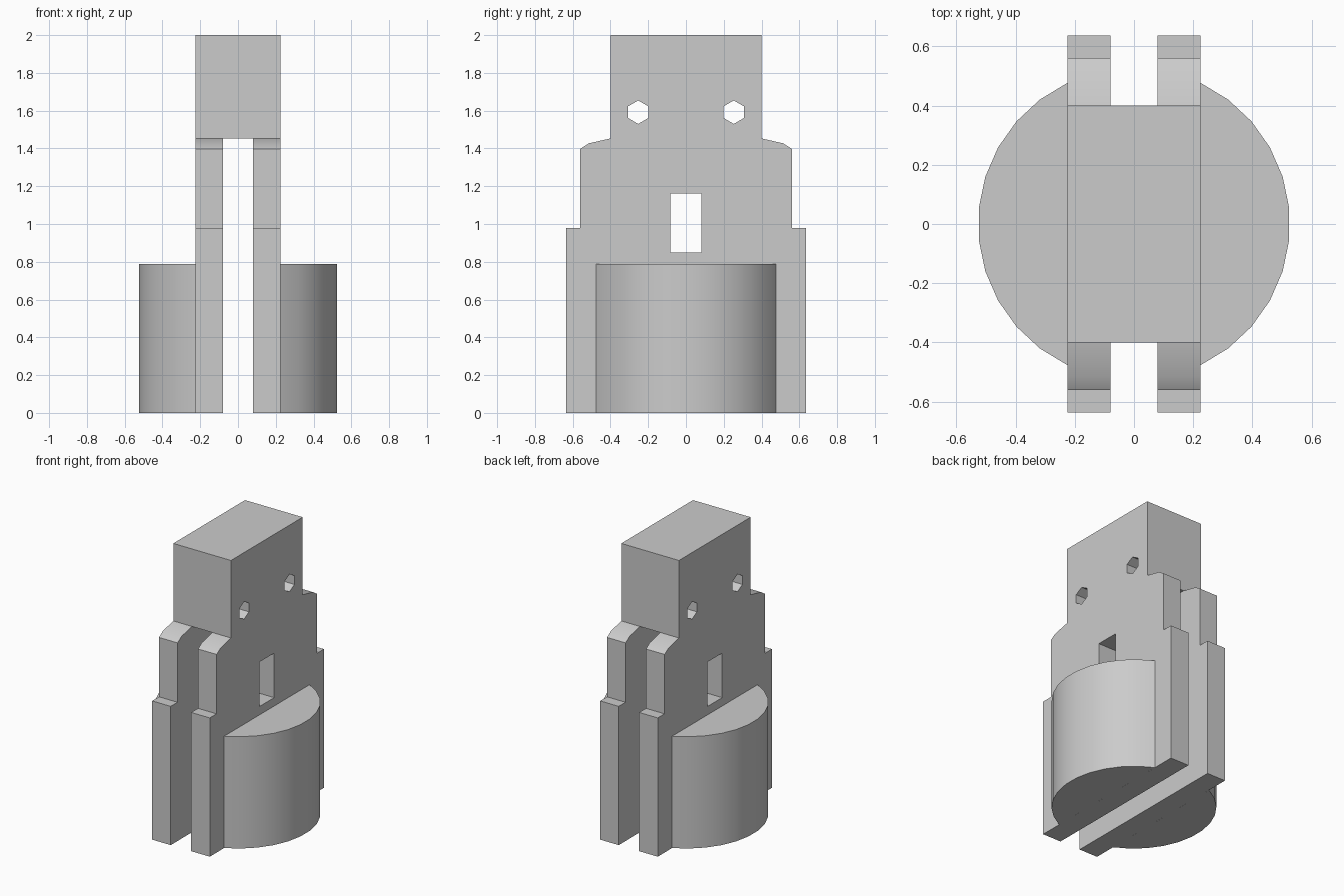
import bpy
import bmesh
from math import cos, sin, radians

cube = bpy.data.objects.get("Cube")
if cube:
    bpy.data.objects.remove(cube, do_unlink=True)

HALF = 0.225   # half thickness of the body
SLOT = 0.08    # half width of the central slot

grey = bpy.data.materials.new("plain_grey")
grey.use_nodes = True
colour = (0.6, 0.6, 0.6, 1)
grey.diffuse_color = colour
grey.node_tree.nodes["Principled BSDF"].inputs["Base Color"].default_value = colour


def prism(name, points, vector):
    """Extrude a closed polygon of 3D points along a vector."""
    bm = bmesh.new()
    face = bm.faces.new([bm.verts.new(p) for p in points])
    new = bmesh.ops.extrude_face_region(bm, geom=[face], use_keep_orig=True)["geom"]
    verts = [g for g in new if isinstance(g, bmesh.types.BMVert)]
    bmesh.ops.translate(bm, verts=verts, vec=vector)
    bmesh.ops.recalc_face_normals(bm, faces=bm.faces)
    mesh = bpy.data.meshes.new(name)
    bm.to_mesh(mesh)
    bm.free()
    mesh.materials.append(grey)
    obj = bpy.data.objects.new(name, mesh)
    bpy.context.collection.objects.link(obj)
    return obj


def side_prism(name, profile, half):
    """Extrude a (y, z) profile across x, symmetric about the centre."""
    return prism(name, [(-half, y, z) for y, z in profile], (2 * half, 0, 0))


def rectangle(y, z0, z1):
    return [(-y, z0), (y, z0), (y, z1), (-y, z1)]


def smooth(obj):
    obj.data.shade_smooth()
    obj.data.set_sharp_from_angle(angle=radians(30))


# Stepped body with rounded shoulders and a square head
edge = [(0.636, 0), (0.636, 0.979), (0.56, 0.979), (0.56, 1.398),
        (0.515, 1.427), (0.4, 1.453), (0.4, 2)]
body = side_prism("body", edge + [(-y, z) for y, z in reversed(edge)], HALF)

# Cutters: central slot, window and two hexagonal holes
cutters = [
    side_prism("slot_cutter", rectangle(1, -0.2, 1.453), SLOT),
    side_prism("window_cutter", rectangle(0.082, 0.848, 1.162), 0.4),
]
for side in (-1, 1):
    hexagon = [(side * 0.253 + 0.062 * cos(radians(30 + 60 * i)),
                1.592 + 0.062 * sin(radians(30 + 60 * i))) for i in range(6)]
    cutters.append(side_prism("hole_cutter", hexagon, 0.4))

for cutter in cutters:
    cutter.hide_render = True
    mod = body.modifiers.new(cutter.name, "BOOLEAN")
    mod.operation = "DIFFERENCE"
    mod.solver = "EXACT"
    mod.object = cutter

# Bake the cuts and discard the cutters
graph = bpy.context.evaluated_depsgraph_get()
cut_mesh = bpy.data.meshes.new_from_object(body.evaluated_get(graph))
body.modifiers.clear()
body.data = cut_mesh
for cutter in cutters:
    bpy.data.objects.remove(cutter, do_unlink=True)
smooth(body)

# Round drum segment on each side
for name, side in (("left_drum", 1), ("right_drum", -1)):
    arc = []
    for i in range(12):
        a = radians(-64.7 + 129.4 * i / 11)
        arc.append((side * 0.527 * cos(a), 0.527 * sin(a), 0))
    smooth(prism(name, arc, (0, 0, 0.789)))
